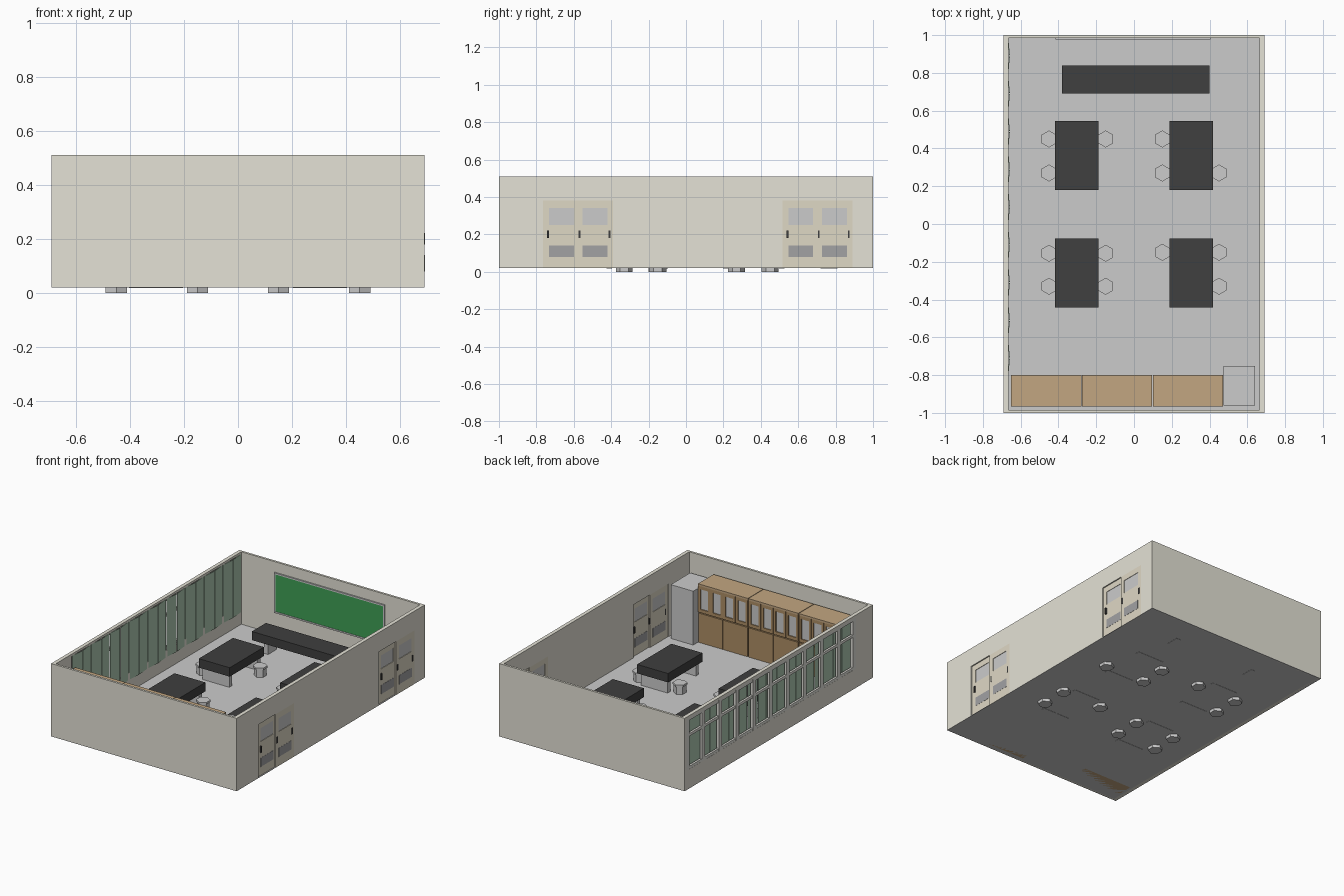
import bpy, bmesh, math
from mathutils import Matrix

if "Cube" in bpy.data.objects:
    bpy.data.objects.remove(bpy.data.objects["Cube"])


def material(name, r, g, b):
    m = bpy.data.materials.new(name)
    m.diffuse_color = (r, g, b, 1)
    m.use_nodes = True
    m.node_tree.nodes["Principled BSDF"].inputs["Base Color"].default_value = m.diffuse_color
    return m


WALL = material("wall_paint", 0.78, 0.76, 0.67)
FLOOR = material("floor_grey", 0.70, 0.70, 0.70)
DOOR = material("door_tan", 0.74, 0.69, 0.56)
GLASS = material("glass_grey", 0.68, 0.68, 0.69)
DARK = material("dark_grey", 0.36, 0.36, 0.37)
BLACK = material("black_top", 0.05, 0.05, 0.05)
WOOD = material("wood", 0.54, 0.38, 0.22)
WOOD_DARK = material("wood_dark", 0.42, 0.27, 0.13)
CURTAIN = material("curtain_green", 0.42, 0.58, 0.44)
BOARD = material("board_green", 0.05, 0.35, 0.09)
STEEL = material("steel_grey", 0.60, 0.60, 0.60)
FRAME = material("window_frame", 0.76, 0.75, 0.70)


def finish(name, bm, mat):
    me = bpy.data.meshes.new(name)
    bm.to_mesh(me)
    bm.free()
    me.materials.append(mat)
    ob = bpy.data.objects.new(name, me)
    bpy.context.collection.objects.link(ob)
    return ob


def boxes(name, mat, *spans):
    """One object made of boxes, each (x0, x1, y0, y1, z0, z1)."""
    bm = bmesh.new()
    for x0, x1, y0, y1, z0, z1 in spans:
        m = Matrix.Translation(((x0 + x1) / 2, (y0 + y1) / 2, (z0 + z1) / 2))
        m = m @ Matrix.Diagonal((x1 - x0, y1 - y0, z1 - z0, 1))
        bmesh.ops.create_cube(bm, size=1, matrix=m)
    return finish(name, bm, mat)


F, H = 0.02, 0.51          # floor level and wall top
X, XI, YI = 0.69, 0.665, 0.985
DOORS = (-0.765, 0.515)    # start of each double doorway
DW, DH = 0.375, 0.38

# Floor and the two closed end walls
boxes("floor", FLOOR, (-X, X, -1, 1, F, F + 0.003))
boxes("front_wall", WALL, (-X, X, -1, -YI, F, H))
boxes("back_wall", WALL, (-X, X, YI, 1, F, H))

# Right wall with two doorways
a, b = DOORS
boxes("right_wall", WALL,
      (XI, X, -YI, a, F, H), (XI, X, a + DW, b, F, H),
      (XI, X, b + DW, YI, F, H),
      (XI, X, a, a + DW, DH, H), (XI, X, b, b + DW, DH, H))

# Sliding door leaves: one recessed, one flush
for n, y in enumerate(DOORS, 1):
    for side, y0, xo in (("recessed", y, 0.682), ("flush", y + 0.18, 0.69)):
        y1 = y0 + 0.195
        xi = xo - 0.014
        w0, w1 = y0 + 0.032, y1 - 0.03
        tag = f"door_{n}_{side}"
        boxes(tag + "_leaf", DOOR,
              (xi, xo, y0, w0, F, DH), (xi, xo, w1, y1, F, DH),
              (xi, xo, w0, w1, F, 0.25), (xi, xo, w0, w1, 0.34, DH))
        boxes(tag + "_glass", GLASS,
              (xi + 0.003, xo - 0.003, w0, w1, 0.25, 0.34))
        boxes(tag + "_kick_plate", DARK,
              (xi - 0.001, xo + 0.001, w0, w1, 0.08, 0.14))
    boxes(f"door_{n}_handles", BLACK,
          *[(0.667, 0.692, y + d - 0.005, y + d + 0.005, 0.18, 0.222)
            for d in (0.028, 0.195, 0.355)])

# Left wall around the long window opening
W0, W1, Z0, Z1 = -0.82, 0.98, 0.15, 0.495
boxes("left_wall", WALL,
      (-X, -XI, -YI, YI, F, Z0), (-X, -XI, -YI, W0, Z0, H),
      (-X, -XI, W1, YI, Z0, H), (-X, -XI, W0, W1, Z1, H))

# Window frame: rails, transom and evenly spaced mullions
step = (W1 - W0) / 10
bars = [(-0.689, -0.675, W0, W1, z, z + 0.018) for z in (Z0, 0.37, Z1 - 0.018)]
for i in range(11):
    y = min(max(W0 + i * step, W0 + 0.016), W1 - 0.016)
    bars.append((-0.69, -0.674, y - 0.016, y + 0.016, Z0, Z1))
boxes("window_frame", FRAME, *bars)

# Curtain: thin strips turned alternately, hung inside the window
bm = bmesh.new()
count = 18
width = 1.80 / count
for i in range(count):
    y = -0.81 + (i + 0.5) * width
    turn = math.radians(5 if i % 2 else -5)
    m = (Matrix.Translation((-0.663, y, 0.30)) @ Matrix.Rotation(turn, 4, 'Z')
         @ Matrix.Diagonal((0.003, width * 0.95, 0.39, 1)))
    bmesh.ops.create_cube(bm, size=1, matrix=m)
finish("curtain_strips", bm, CURTAIN)

# Chalkboard with frame
boxes("chalkboard", BOARD, (-0.405, 0.395, 0.979, YI, 0.18, 0.43))
boxes("chalkboard_frame", STEEL,
      (-0.415, 0.405, 0.976, YI, 0.17, 0.18), (-0.415, 0.405, 0.976, YI, 0.43, 0.44),
      (-0.415, -0.405, 0.976, YI, 0.18, 0.43), (0.395, 0.405, 0.976, YI, 0.18, 0.43))

# Teacher's bench
boxes("bench_top", BLACK, (-0.38, 0.40, 0.69, 0.84, 0.105, 0.163))
boxes("bench_legs", STEEL, (-0.31, -0.28, 0.72, 0.81, 0.0185, 0.105),
      (0.30, 0.33, 0.72, 0.81, 0.0185, 0.105))

# Four work tables with panel legs
for n, (x, y) in enumerate([(-0.303, 0.362), (0.303, 0.362),
                            (-0.303, -0.26), (0.303, -0.26)], 1):
    boxes(f"table_{n}_top", BLACK,
          (x - 0.115, x + 0.115, y - 0.182, y + 0.182, 0.105, 0.165))
    boxes(f"table_{n}_legs", STEEL,
          *[(x - 0.10, x + 0.10, y + s - 0.015, y + s + 0.015, 0.0185, 0.105)
            for s in (-0.15, 0.15)])

# Hexagonal stools
STOOLS = [(-0.45, 0.45), (-0.45, 0.27), (-0.15, 0.45),
          (0.15, 0.45), (0.15, 0.27), (0.45, 0.27),
          (-0.45, -0.155), (-0.45, -0.33), (-0.15, -0.155), (-0.15, -0.33),
          (0.15, -0.15), (0.45, -0.15), (0.45, -0.33)]
for n, (x, y) in enumerate(STOOLS, 1):
    bm = bmesh.new()
    for r1, r2, z0, z1 in ((0.045, 0.045, 0, 0.02), (0.039, 0.039, 0.02, 0.075),
                           (0.045, 0.045, 0.075, 0.088)):
        m = Matrix.Translation((x, y, (z0 + z1) / 2)) @ Matrix.Rotation(math.pi / 6, 4, 'Z')
        # keep hexagon points on the y axis
        bmesh.ops.create_cone(bm, cap_ends=True, segments=6, radius1=r1,
                              radius2=r2, depth=z1 - z0, matrix=m)
    xs = [v.co.x - x for v in bm.verts]
    if max(xs) > 0.044:
        bmesh.ops.rotate(bm, verts=bm.verts, cent=(x, y, 0),
                         matrix=Matrix.Rotation(math.pi / 6, 3, 'Z'))
    finish(f"stool_{n}", bm, STEEL)

# Three display cabinets: solid doors below, glazed doors above
CW, CY = 0.371, -0.80
for n in range(3):
    x0 = -0.65 + n * 0.375
    x1 = x0 + CW
    boxes(f"cabinet_{n + 1}_body", WOOD, (x0, x1, -0.965, CY - 0.012, F, 0.405),
          (x0, x1, -0.965, CY, 0.405, 0.418))
    boxes(f"cabinet_{n + 1}_lower_doors", WOOD_DARK,
          *[(x0 + i * CW / 2 + 0.002, x0 + (i + 1) * CW / 2 - 0.002,
             CY - 0.012, CY, F + 0.005, 0.222) for i in range(2)])
    rails, panes = [], []
    for i in range(4):
        p, q = x0 + i * CW / 4 + 0.001, x0 + (i + 1) * CW / 4 - 0.001
        c, d = p + 0.017, q - 0.017
        rails += [(p, c, CY - 0.012, CY, 0.228, 0.405), (d, q, CY - 0.012, CY, 0.228, 0.405),
                  (c, d, CY - 0.012, CY, 0.228, 0.25), (c, d, CY - 0.012, CY, 0.385, 0.405)]
        panes.append((c, d, CY - 0.012, CY - 0.006, 0.25, 0.385))
    boxes(f"cabinet_{n + 1}_glazed_doors", WOOD_DARK, *rails)
    boxes(f"cabinet_{n + 1}_glass", GLASS, *panes)

# Tall grey locker in the corner
boxes("locker", STEEL, (0.473, 0.64, -0.96, -0.752, F, 0.385))
